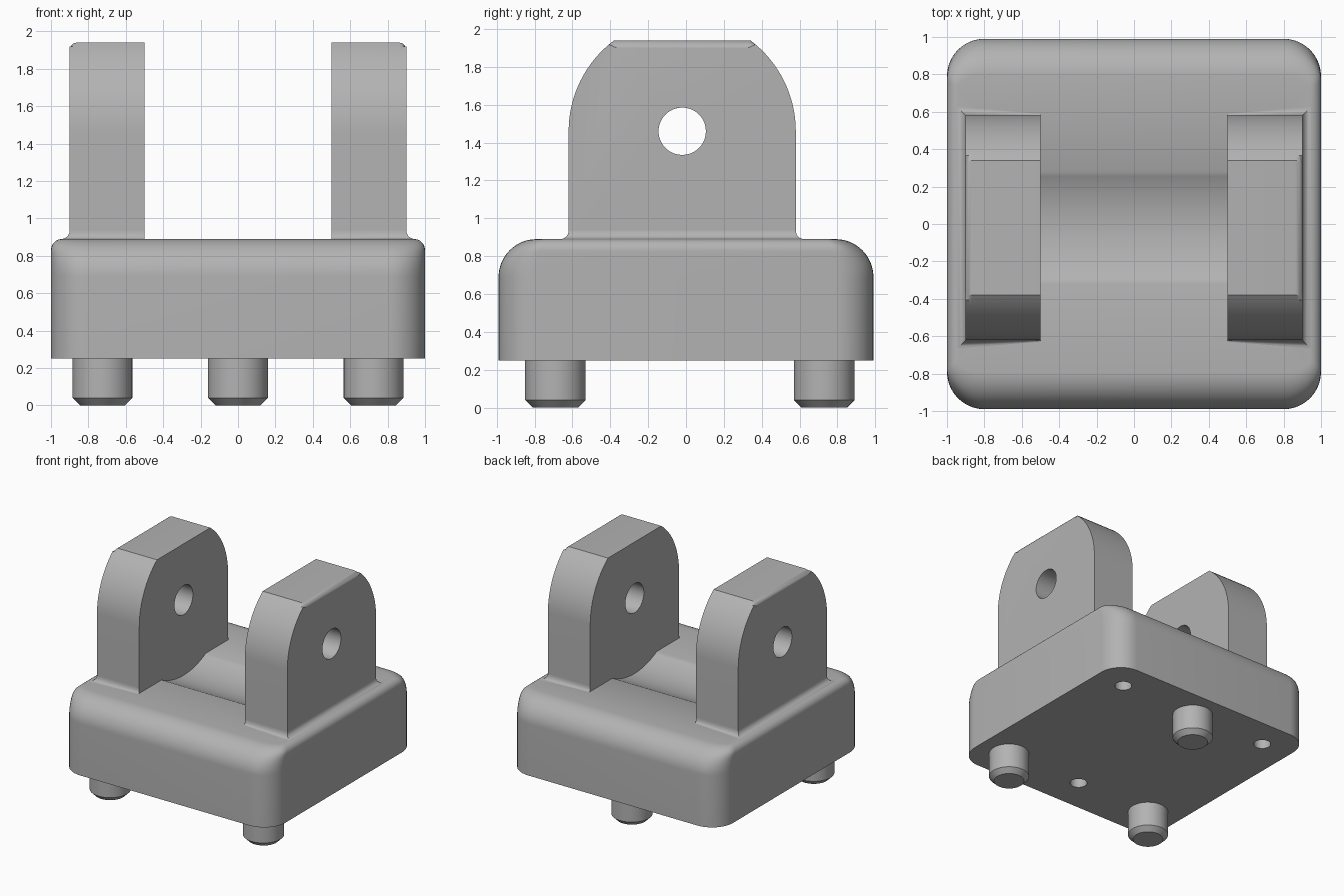
import bpy, bmesh
from math import sin, cos, pi, radians, asin
from mathutils import Matrix

if "Cube" in bpy.data.objects:
    bpy.data.objects.remove(bpy.data.objects["Cube"])

grey = bpy.data.materials.new("light grey")
grey.use_nodes = True
grey.diffuse_color = (0.45, 0.45, 0.45, 1)
grey.node_tree.nodes["Principled BSDF"].inputs["Base Color"].default_value = grey.diffuse_color

PIN_Y, PIN_Z = -0.02, 1.46      # shared axis of pin holes and saddle
FLOOR, DECK, TOP = 0.25, 0.89, 1.94


def make(name, bm):
    bmesh.ops.recalc_face_normals(bm, faces=bm.faces)
    me = bpy.data.meshes.new(name)
    bm.to_mesh(me)
    bm.free()
    me.materials.append(grey)
    ob = bpy.data.objects.new(name, me)
    bpy.context.collection.objects.link(ob)
    return ob


def activate(ob):
    bpy.ops.object.select_all(action='DESELECT')
    ob.select_set(True)
    bpy.context.view_layer.objects.active = ob


def loft(rings):
    """Closed solid through a stack of equal-length rings."""
    bm = bmesh.new()
    loops = [[bm.verts.new(p) for p in r] for r in rings]
    n = len(loops[0])
    for a, b in zip(loops, loops[1:]):
        for i in range(n):
            j = (i + 1) % n
            bm.faces.new((a[i], a[j], b[j], b[i]))
    bm.faces.new(loops[0][::-1])
    bm.faces.new(loops[-1])
    return bm


def circle(x, y, r, z, n=48):
    return [(x + r * cos(2 * pi * i / n), y + r * sin(2 * pi * i / n), z) for i in range(n)]


def x_cylinder(name, r, x0, x1, n):
    bm = loft([circle(0, 0, r, x, n) for x in (x0, x1)])
    turn = Matrix.Translation((0, PIN_Y, PIN_Z)) @ Matrix.Rotation(pi / 2, 4, 'Y')
    bmesh.ops.transform(bm, matrix=turn, verts=bm.verts)
    return make(name, bm)


def cut(ob, cutter):
    cutter.hide_render = True
    mod = ob.modifiers.new("cut", 'BOOLEAN')
    mod.operation, mod.solver, mod.object = 'DIFFERENCE', 'EXACT', cutter
    activate(ob)
    bpy.ops.object.modifier_apply(modifier=mod.name)
    bpy.data.objects.remove(cutter)


def smooth(ob):
    activate(ob)
    bpy.ops.object.shade_smooth_by_angle(angle=radians(30))


def plan(hx, hy, rx, ry, z, n=10):
    """Rounded rectangle with elliptical corners."""
    pts = []
    for q, (sx, sy) in enumerate(((1, 1), (-1, 1), (-1, -1), (1, -1))):
        for i in range(n + 1):
            a = (q + i / n) * pi / 2
            pts.append((sx * (hx - rx) + rx * cos(a), sy * (hy - ry) + ry * sin(a), z))
    return pts


# Base block: broad rounding at front and back, tight rounding at the sides
rings = [plan(1, 0.99, 0.2, 0.2, FLOOR)]
STEPS, BIG, SMALL = 16, 0.2, 0.06
for k in range(STEPS + 1):
    a = k / STEPS * pi / 2
    z = DECK - BIG + BIG * sin(a)
    t = max(0, (z - DECK + SMALL) / SMALL)
    inset = SMALL * (1 - max(0, 1 - t * t) ** 0.5)
    rings.append(plan(1 - inset, 0.99 - BIG * (1 - cos(a)), 0.2 - inset,
                      0.2 - 0.14 * (1 - cos(a)), z))
base = make("base_block", loft(rings))

# Saddle groove between the lugs
cut(base, x_cylinder("saddle_cutter", 0.644, -0.5, 0.5, 128))

# Pegs and matching sockets under the base
PEGS = [(-0.725, -0.69), (0.725, -0.69), (0, 0.73)]
SOCKETS = [(-0.725, 0.73), (0.725, 0.73), (0, -0.69)]
for x, y in SOCKETS:
    cut(base, make("socket_cutter", loft([circle(x, y, 0.068, z, 32) for z in (0.2, 0.5)])))
smooth(base)
for i, (x, y) in enumerate(PEGS):
    sections = ((0.12, 0), (0.16, 0.04), (0.16, FLOOR))
    smooth(make(f"peg_{i + 1}", loft([circle(x, y, r, z) for r, z in sections])))

# Lugs: straight sides, arc concentric with the pin hole, clipped flat top
R = 0.6
end = asin((TOP - PIN_Z) / R)
arc = [(R * cos(end * i / 16), PIN_Z + R * sin(end * i / 16)) for i in range(17)]
half = [(R, DECK)] + arc
profile = half + [(-y, z) for y, z in reversed(half)]
for side, label in ((1, "left"), (-1, "right")):
    bm = loft([[(side * x, PIN_Y + y, z) for y, z in profile] for x in (0.5, 0.9)])
    # Rounded outer rim over the arched part
    rim = [e for e in bm.edges
           if all(abs(v.co.x) > 0.89 and v.co.z > PIN_Z - 0.01 for v in e.verts)]
    bmesh.ops.bevel(bm, geom=rim, offset=0.04, segments=5, profile=0.5, affect='EDGES')
    lug = make(f"{label}_lug", bm)
    cut(lug, x_cylinder("pin_cutter", 0.125, side * 0.4, side * 1.0, 48))
    smooth(lug)

    # Concave fillet at the foot, fading out towards the inner face
    rings = []
    for k in range(7):
        a = k / 6 * pi / 2
        d, z = 0.045 * (1 - sin(a)), DECK + 0.045 * (1 - cos(a))
        foot = [(0.5, R + 0.2 * d), (0.9 + d, R + d), (0.9 + d, -R - d), (0.5, -R - 0.2 * d)]
        rings.append([(side * x, PIN_Y + y, z) for x, y in foot])
    smooth(make(f"{label}_lug_fillet", loft(rings)))
